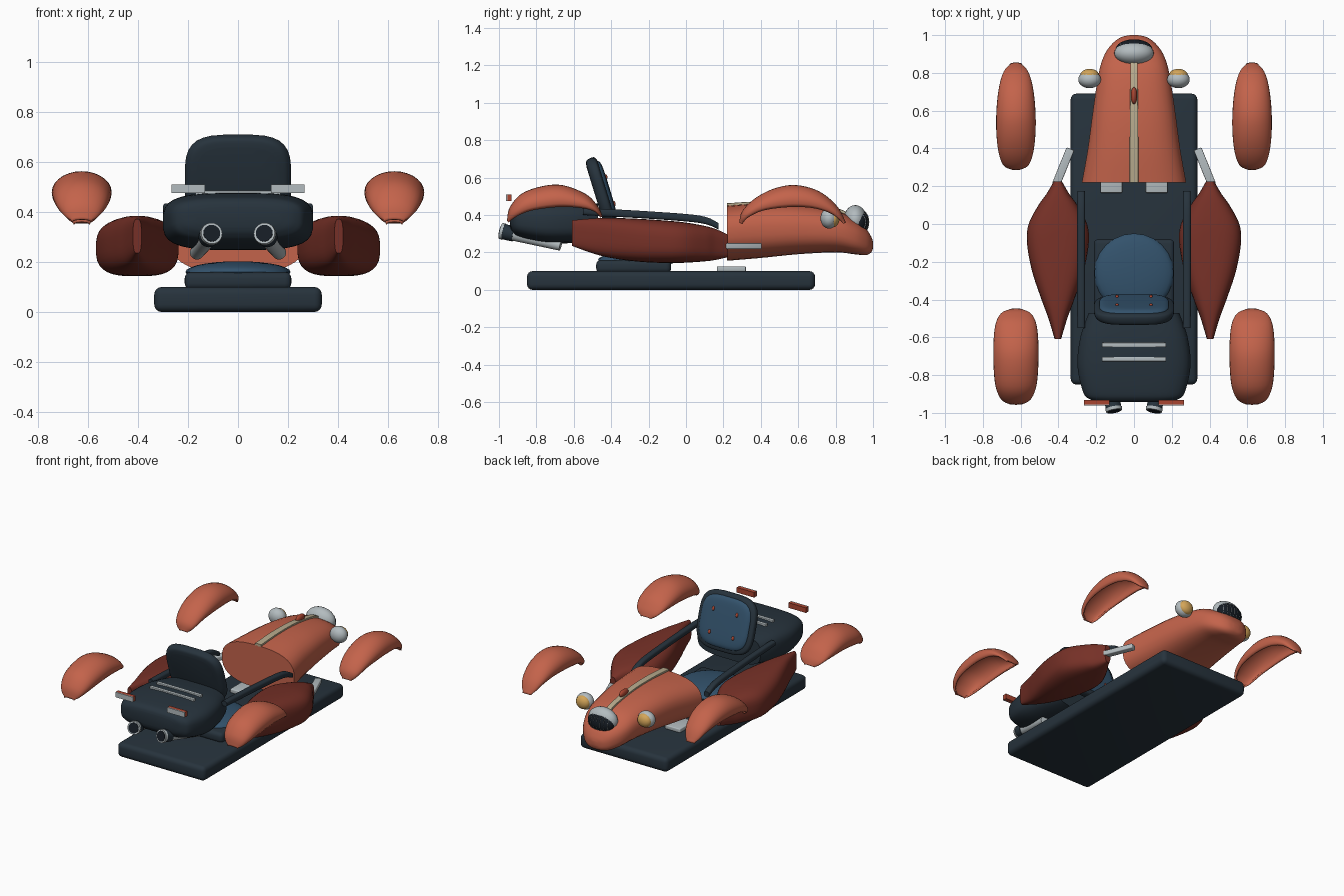
import bpy, bmesh, math
from math import sin, cos, pi, radians
from mathutils import Vector, Matrix

if "Cube" in bpy.data.objects:
    bpy.data.objects.remove(bpy.data.objects["Cube"])


def material(name, rgb):
    m = bpy.data.materials.new(name)
    m.use_nodes = True
    m.diffuse_color = (*rgb, 1)
    m.node_tree.nodes["Principled BSDF"].inputs["Base Color"].default_value = (*rgb, 1)
    return m


NAVY = material("dark_navy", (.02, .033, .046))
BLUE = material("seat_blue", (.033, .085, .15))
ORANGE = material("orange_paint", (.55, .125, .07))
MAROON = material("maroon_paint", (.18, .03, .02))
SILVER = material("silver", (.45, .5, .52))
AMBER = material("amber_glass", (.66, .38, .1))
CREAM = material("cream_trim", (.48, .41, .27))
BLACK = material("near_black", (.008, .012, .018))
RED = material("red_trim", (.4, .06, .03))


def finish(name, bm, mat, angle=40):
    bmesh.ops.recalc_face_normals(bm, faces=bm.faces)
    me = bpy.data.meshes.new(name)
    bm.to_mesh(me)
    bm.free()
    me.materials.append(mat)
    me.shade_smooth()
    me.set_sharp_from_angle(angle=radians(angle))
    ob = bpy.data.objects.new(name, me)
    bpy.context.collection.objects.link(ob)
    return ob


def smooth_path(pts, steps=5):
    """Catmull-Rom interpolation of tuples of any length."""
    out = []
    p = [pts[0], *pts, pts[-1]]
    for i in range(1, len(p) - 2):
        for k in range(steps):
            t = k / steps
            out.append([(2*b + (c - a)*t + (2*a - 5*b + 4*c - d)*t*t
                         + (3*b - a - 3*c + d)*t**3) / 2
                        for a, b, c, d in zip(p[i-1], p[i], p[i+1], p[i+2])])
    return out + [list(pts[-1])]


def skin(bm, rings, closed):
    rows = [[bm.verts.new(c) for c in ring] for ring in rings]
    n = len(rows[0])
    for a, b in zip(rows, rows[1:]):
        for i in range(n if closed else n - 1):
            j = (i + 1) % n
            bm.faces.new((a[i], a[j], b[j], b[i]))
    if closed:
        bm.faces.new(rows[0])
        bm.faces.new(rows[-1])


def loft(name, mat, stations, cx=0, power=3, n=32, steps=5):
    """Superellipse hull along y; a station is (y, half width, bottom, top)."""
    rings = []
    for y, w, lo, hi in smooth_path(stations, steps):
        ring = []
        for i in range(n):
            a = 2 * pi * (i + .5) / n
            u, v = [math.copysign(abs(f) ** (2 / power), f) for f in (cos(a), sin(a))]
            ring.append((cx + w * u, y, (lo + hi) / 2 + v * (hi - lo) / 2))
        rings.append(ring)
    bm = bmesh.new()
    skin(bm, rings, True)
    return finish(name, bm, mat, 50)


def box(name, mat, lo, hi, bevel=0., turn=0):
    lo, hi = Vector(lo), Vector(hi)
    bm = bmesh.new()
    bmesh.ops.create_cube(bm, size=1, matrix=Matrix.Diagonal((*(hi - lo), 1)))
    if bevel:
        bmesh.ops.bevel(bm, geom=bm.edges[:], offset=bevel, segments=4,
                        profile=.5, affect='EDGES')
    ob = finish(name, bm, mat)
    ob.location = (lo + hi) / 2
    ob.rotation_euler.z = turn
    return ob


def ellipsoid(name, mat, centre, radii):
    bm = bmesh.new()
    bmesh.ops.create_uvsphere(bm, u_segments=24, v_segments=14, radius=1,
                              matrix=Matrix.Translation(centre) @ Matrix.Diagonal((*radii, 1)))
    return finish(name, bm, mat)


def tube(name, mat, p0, p1, r0, r1):
    p0, p1 = Vector(p0), Vector(p1)
    d = p1 - p0
    bm = bmesh.new()
    bmesh.ops.create_cone(bm, cap_ends=True, segments=24, radius1=r0, radius2=r1, depth=d.length,
                          matrix=Matrix.Translation((p0 + p1) / 2)
                          @ d.to_track_quat('Z', 'Y').to_matrix().to_4x4())
    return finish(name, bm, mat)


def fender(name, cx, width, stations):
    """Curled arch shell; a station is (ridge y, ridge z, rim y, rim z)."""
    path = smooth_path(stations, 5)
    curl, rings = radians(115), []
    for k, (ry, rz, ly, lz) in enumerate(path):
        w = width * max(.08, sin(pi * k / (len(path) - 1))) ** .45
        ring = []
        for i in range(19):
            a = curl * (i / 9 - 1)
            h = (cos(a) - cos(curl)) / (1 - cos(curl))
            ring.append((cx + w * sin(a), ly + (ry - ly) * h, lz + (rz - lz) * h))
        rings.append(ring)
    bm = bmesh.new()
    skin(bm, rings, False)
    ob = finish(name, bm, ORANGE, 60)
    shell = ob.modifiers.new("shell", 'SOLIDIFY')
    shell.thickness = .012


# Chassis and seat base
box("chassis", NAVY, (-.335, -.85, 0), (.335, .69, .1), .03)
box("seat_base", NAVY, (-.213, -.48, .09), (.213, -.08, .16), .025)
ellipsoid("seat_cushion", BLUE, (0, -.26, .16), (.21, .21, .043))

# Backrest: dark shell, padded front and buttons, tilted together
back = [loft("backrest_shell", NAVY,
             [(-.04, .165, -.15, .15), (-.032, .195, -.18, .18), (-.01, .212, -.19, .19),
              (.015, .21, -.188, .188), (.025, .19, -.17, .17)], power=3.6),
        loft("backrest_pad", BLUE,
             [(.02, .185, -.165, .165), (.032, .18, -.16, .16), (.042, .15, -.13, .13),
              (.045, .05, -.05, .05)], power=3.6)]
for x in (-.09, .09):
    for z in (-.08, .07):
        back.append(ellipsoid("backrest_button", RED, (x, .044, z), (.009, .008, .014)))
for ob in back:
    ob.location = (0, -.45, .525)
    ob.rotation_euler.x = radians(17)

# Tail body with trim bars
loft("tail_body", NAVY, [(-.942, .17, .34, .42), (-.93, .23, .31, .445), (-.89, .27, .28, .462),
                         (-.75, .3, .25, .475), (-.6, .285, .25, .475), (-.47, .24, .26, .46)],
     power=3.4)
for y in (-.715, -.64):
    box("tail_trim_bar", SILVER, (-.17, y - .012, .465), (.17, y + .012, .485), .004)

# Hood, centre stripe and ornament
loft("hood", ORANGE, [(.22, .277, .155, .45), (.4, .245, .17, .462), (.6, .218, .19, .457),
                      (.8, .187, .2, .425), (.9, .155, .19, .375), (.96, .11, .185, .33),
                      (.99, .065, .2, .285), (1, .02, .225, .255)], power=2.6)
loft("hood_stripe", CREAM, [(.22, .023, .445, .463), (.4, .023, .457, .473),
                            (.6, .021, .452, .468), (.8, .019, .42, .438),
                            (.87, .018, .39, .408)], power=8)
ellipsoid("hood_ornament", RED, (0, .68, .467), (.017, .045, .025))

# Grille
ellipsoid("grille_surround", SILVER, (0, .905, .375), (.105, .062, .078))
ellipsoid("grille_mesh", BLACK, (0, .925, .362), (.097, .053, .07))
for i in range(-3, 4):
    x = i * .024
    f = math.sqrt(1 - (x / .097) ** 2)
    ellipsoid("grille_bar", SILVER, (x, .925, .362), (.003, .055 * f, .072 * f))

for s, side in ((1, "left"), (-1, "right")):
    # Side pods and their brackets
    loft("side_pod_" + side, MAROON,
         [(-.61, .017, .235, .372), (-.5, .05, .195, .382), (-.4, .087, .17, .385),
          (-.25, .137, .15, .38), (-.1, .164, .143, .37), (0, .155, .145, .36),
          (.1, .103, .152, .342), (.16, .06, .16, .325), (.225, .022, .175, .295)],
         cx=.403 * s, power=3)
    box("side_bracket_" + side, SILVER, (.375 * s - .022, .2, .218), (.375 * s + .022, .405, .25),
        .006, turn=radians(22) * s)
    # Arm rails and foot plates
    loft("arm_rail_" + side, NAVY, [(-.55, .02, .4, .435), (-.44, .021, .393, .433),
                                    (-.2, .021, .38, .42), (.075, .021, .357, .397),
                                    (.175, .02, .322, .357)], cx=.28 * s, n=16)
    box("foot_plate_" + side, SILVER, (.12 * s - .058, .165, .098), (.12 * s + .058, .32, .126), .006)
    # Headlights
    ellipsoid("headlight_shell_" + side, SILVER, (.235 * s, .765, .382), (.06, .046, .055))
    ellipsoid("headlight_lens_" + side, AMBER, (.235 * s, .788, .382), (.05, .033, .046))
    # Tail lamps
    box("tail_lamp_" + side, RED, (.198 * s - .067, -.955, .475), (.198 * s + .067, -.932, .51))
    box("tail_lamp_plate_" + side, SILVER, (.198 * s - .067, -.962, .475), (.198 * s + .067, -.955, .51))
    # Exhaust pipes with banded tips
    start, end = Vector((.165 * s, -.67, .237)), Vector((.105 * s, -.99, .315))
    for part, mat, a, b, r0, r1 in (("pipe", SILVER, 0, .8, .028, .036),
                                    ("band", NAVY, .78, .95, .04, .042),
                                    ("lip", SILVER, .95, 1, .045, .043),
                                    ("bore", BLACK, .96, 1.01, .034, .034)):
        tube("exhaust_" + part + "_" + side, mat, start.lerp(end, a), start.lerp(end, b), r0, r1)
    # Fenders
    fender("front_fender_" + side, .625 * s, .105,
           [(.285, .36, .3, .35), (.3, .42, .33, .385), (.37, .49, .4, .42),
            (.475, .543, .49, .437), (.59, .56, .59, .443), (.715, .525, .69, .435),
            (.81, .445, .78, .405), (.855, .36, .84, .355)])
    fender("rear_fender_" + side, .625 * s, .12,
           [(-.957, .37, -.95, .36), (-.94, .445, -.9, .395), (-.86, .525, -.82, .425),
            (-.69, .563, -.68, .443), (-.54, .515, -.56, .437), (-.47, .445, -.49, .418),
            (-.447, .395, -.457, .385)])
